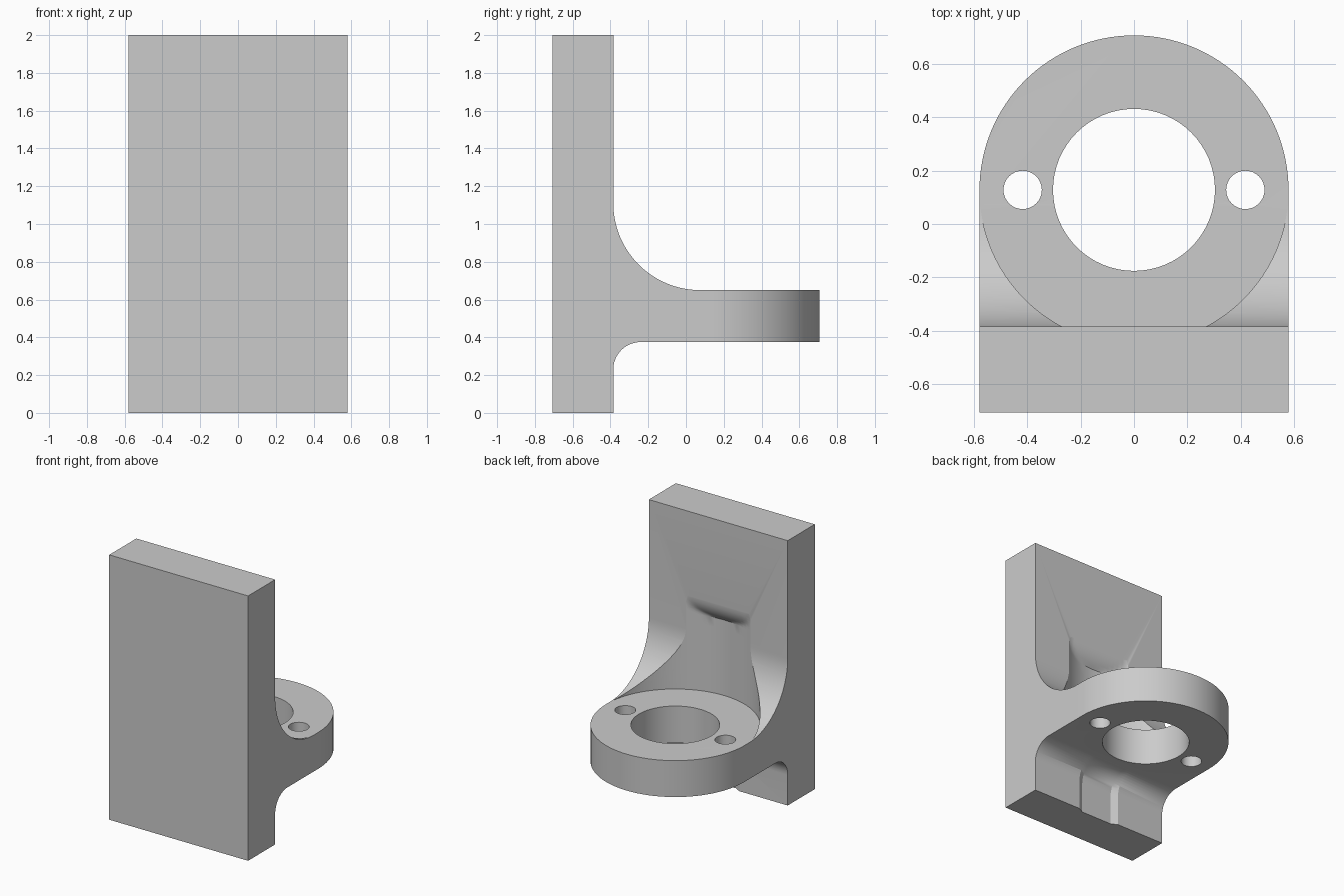
import bpy, bmesh
from math import sin, cos, pi, sqrt, radians

if "Cube" in bpy.data.objects:
    bpy.data.objects.remove(bpy.data.objects["Cube"], do_unlink=True)

# Main dimensions
W = 0.58                      # half width and flange radius
Y0, Y1, YC = -0.708, -0.385, 0.128
ZB, ZT = 0.375, 0.65          # flange bottom and top
R_TOP, R_LOW = 0.46, 0.145    # fillet radii

grey = bpy.data.materials.new("machined grey")
grey.use_nodes = True
colour = (0.6, 0.6, 0.6, 1)
grey.diffuse_color = colour
grey.node_tree.nodes["Principled BSDF"].inputs["Base Color"].default_value = colour


def loft(name, rings):
    """Closed solid through equal-sized rings of points."""
    bm = bmesh.new()
    loops = [[bm.verts.new(p) for p in ring] for ring in rings]
    n = len(loops[0])
    for a, b in zip(loops, loops[1:]):
        for i in range(n):
            j = (i + 1) % n
            bm.faces.new((a[i], a[j], b[j], b[i]))
    bm.faces.new(loops[0][::-1])
    bm.faces.new(loops[-1])
    bmesh.ops.recalc_face_normals(bm, faces=bm.faces)
    mesh = bpy.data.meshes.new(name)
    bm.to_mesh(mesh)
    bm.free()
    mesh.materials.append(grey)
    ob = bpy.data.objects.new(name, mesh)
    bpy.context.collection.objects.link(ob)
    return ob


def arc(cx, cy, r, a0, a1, n):
    return [(cx + r * cos(radians(a0 + (a1 - a0) * i / n)),
             cy + r * sin(radians(a0 + (a1 - a0) * i / n))) for i in range(n + 1)]


def prism(name, outline, z0, z1):
    return loft(name, [[(x, y, z) for x, y in outline] for z in (z0, z1)])


def apply_boolean(target, tool, operation):
    mod = target.modifiers.new(operation, 'BOOLEAN')
    mod.operation, mod.object, mod.solver = operation, tool, 'EXACT'
    bpy.context.view_layer.objects.active = target
    bpy.ops.object.modifier_apply(modifier=mod.name)
    bpy.data.objects.remove(tool, do_unlink=True)


# Side profile: upright plate, both fillets and flange, extruded across x
side = [(Y0, 0), (Y1, 0)]
side += arc(Y1 + R_LOW, ZB - R_LOW, R_LOW, 180, 90, 12)
side += [(0.9, ZB), (0.9, ZT)]
side += arc(Y1 + R_TOP, ZT + R_TOP, R_TOP, 270, 180, 24)
side += [(Y1, 2), (Y0, 2)]
bracket = loft("bracket", [[(x, y, z) for y, z in side] for x in (-0.7, 0.7)])

# Plan outline: straight sides with a round end
plan = [(-W, -0.9), (W, -0.9)] + arc(0, YC, W, 0, 180, 64)
apply_boolean(bracket, prism("plan_outline", plan, -0.2, 2.2), 'INTERSECT')

# Round clearance above the flange, running out into the plate with a curved top
depth_y, r_out, z_out = YC - W, 0.2, 1.37
circle = arc(0, YC, W, 0, 360, 96)[:-1]
levels = [(ZT + 0.0002, depth_y), (1.15, depth_y)]
for i in range(9):
    y = depth_y + (Y1 + 0.0005 - depth_y) * (1 - (1 - i / 8) ** 2)
    levels.append((z_out - sqrt(max(0, r_out ** 2 - (r_out - max(0, Y1 - y)) ** 2)), y))
clearance = loft("clearance", [[(x, max(y, wall), z) for x, y in circle]
                               for z, wall in levels])
apply_boolean(bracket, clearance, 'DIFFERENCE')

# Shallow relief following the lower fillet
void = [(Y1, -0.1)] + arc(Y1 + R_LOW, ZB - R_LOW - 0.0005, R_LOW, 180, 90, 12)
void += [(-0.15, ZB - 0.001), (-0.15, -0.1)]
sections = [(-0.18, 0.002), (-0.13, -0.025), (0.13, -0.025), (0.18, 0.002)]
relief = loft("relief", [[(x, y + shift, z) for y, z in void] for x, shift in sections])
apply_boolean(bracket, relief, 'DIFFERENCE')

# Bore and two bolt holes
for x, r, n in ((0, 0.304, 64), (-0.418, 0.072, 32), (0.418, 0.072, 32)):
    hole = prism("hole", arc(x, YC, r, 0, 360, n)[:-1], 0.3, 0.75)
    apply_boolean(bracket, hole, 'DIFFERENCE')

# Smooth curved faces, keep machined edges sharp
bpy.ops.object.select_all(action='DESELECT')
bracket.select_set(True)
bpy.context.view_layer.objects.active = bracket
bpy.ops.object.shade_smooth_by_angle(angle=radians(25))
